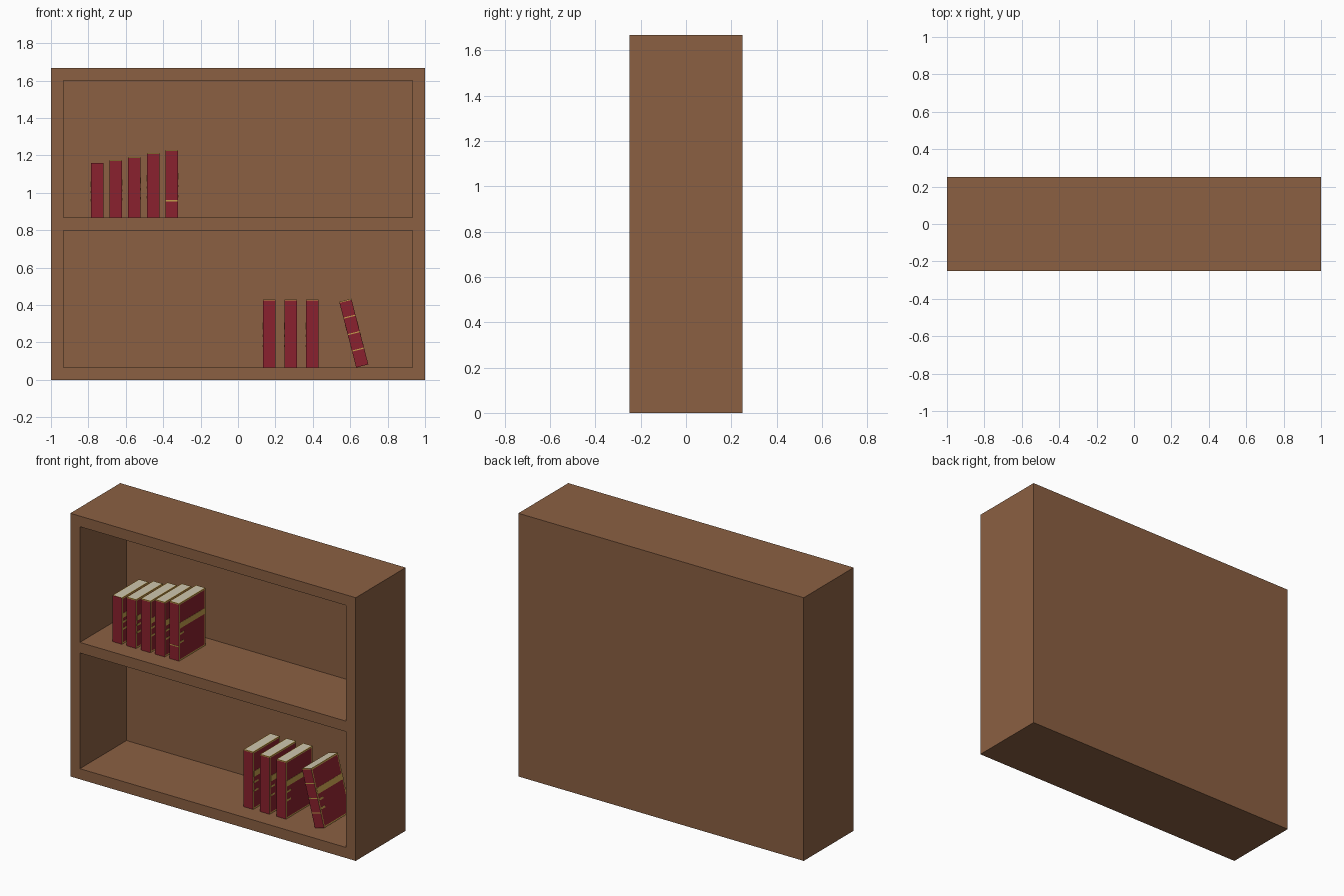
import bpy, bmesh, math
from mathutils import Matrix, Vector

if "Cube" in bpy.data.objects:
    bpy.data.objects.remove(bpy.data.objects["Cube"])


def material(name, rgb):
    lin = [((c / 255 + 0.055) / 1.055) ** 2.4 for c in rgb]
    m = bpy.data.materials.new(name)
    m.diffuse_color = (*lin, 1)
    m.use_nodes = True
    m.node_tree.nodes["Principled BSDF"].inputs["Base Color"].default_value = m.diffuse_color
    return m


WOOD = material("brown wood", (139, 96, 66))
RED = material("dark red cover", (138, 33, 46))
GOLD = material("gold trim", (196, 156, 76))
PAGES = material("cream pages", (206, 198, 174))


def make_object(name, bm, mats):
    me = bpy.data.meshes.new(name)
    bm.to_mesh(me)
    bm.free()
    for m in mats:
        me.materials.append(m)
    ob = bpy.data.objects.new(name, me)
    bpy.context.collection.objects.link(ob)
    return ob


def add_box(bm, lo, hi, mat=0):
    lo, hi = Vector(lo), Vector(hi)
    mtx = Matrix.Translation((lo + hi) / 2) @ Matrix.Diagonal((*(hi - lo), 1))
    verts = bmesh.ops.create_cube(bm, size=1, matrix=mtx)["verts"]
    faces = list({f for v in verts for f in v.link_faces})
    for f in faces:
        f.material_index = mat
    return faces


# Bookcase: solid block with two compartments pushed in from the front
H, T = 1.667, 0.067
bm = bmesh.new()
add_box(bm, (-1, -0.25, 0), (1, 0.25, H))
cuts = [((x, 0, 0), (1, 0, 0)) for x in (-1 + T, 1 - T)]
cuts += [((0, 0, z), (0, 0, 1)) for z in (T, 0.8, 0.867, 1.6)]
for co, no in cuts:
    bmesh.ops.bisect_plane(bm, geom=bm.verts[:] + bm.edges[:] + bm.faces[:],
                           plane_co=co, plane_no=no)
openings = []
for f in bm.faces:
    c = f.calc_center_median()
    if c.y < -0.249 and abs(c.x) < 0.5 and (T < c.z < 0.8 or 0.867 < c.z < 1.6):
        openings.append(f)
pushed = bmesh.ops.extrude_discrete_faces(bm, faces=openings)["faces"]
bmesh.ops.translate(bm, verts=list({v for f in pushed for v in f.verts}),
                    vec=(0, 0.467, 0))
bmesh.ops.recalc_face_normals(bm, faces=bm.faces[:])
make_object("bookcase", bm, [WOOD])

# Books: spine faces the front, origin at the lower left of the spine
W, Y0, Y1 = 0.067, -0.133, 0.133
P = 0.0012  # thickness of the gold plates


def book(name, x, z, h, lean=0.0, spine_bands=(), top_line=True):
    bm = bmesh.new()
    faces = add_box(bm, (0, Y0, 0), (W, Y1, h))
    bm.normal_update()
    sides = [f for f in faces if abs(f.normal.x) > 0.9]
    pages = [f for f in faces if f.normal.z > 0.9 or f.normal.y > 0.9]
    # gold borders around the covers, and around the page edges
    for group, mat, rim in ((sides, 0, 0.009), (pages, 2, 0.006)):
        for f in group:
            f.material_index = mat
            ring = bmesh.ops.inset_region(bm, faces=[f], thickness=rim,
                                          use_even_offset=True)["faces"]
            for r in ring:
                r.material_index = 1
    # gold decoration on both covers
    for x0, x1 in ((-P, P), (W - P, W + P)):
        add_box(bm, (x0, Y0 + 0.01, h * 0.56), (x1, Y1, h * 0.66), 1)
        for frac in (0.3, 0.45):
            add_box(bm, (x0, Y0 + 0.01, h * frac),
                    (x1, Y0 + 0.05, h * frac + 0.012), 1)
    # gold lines on the spine
    for frac in spine_bands:
        add_box(bm, (0, Y0 - P, h * frac - 0.003), (W, Y0 + P, h * frac + 0.003), 1)
    if top_line:
        add_box(bm, (0, Y0 - P, h - 0.006), (W, Y0 + P, h), 1)
    ob = make_object(name, bm, [RED, GOLD, PAGES])
    ob.location = (x, 0, z)
    ob.rotation_euler.y = -lean


# Upper shelf: five books rising in height
for i, top in enumerate((1.16, 1.176, 1.193, 1.213, 1.23)):
    book(f"upper_book_{i + 1}", -0.787 + 0.1 * i, 0.867, top - 0.867,
         spine_bands=(0.25,) if i == 4 else (), top_line=i > 0)

# Lower shelf: three upright books and one leaning
for i, x in enumerate((0.133, 0.248, 0.363)):
    book(f"lower_book_{i + 1}", x, T, 0.363)
book("leaning_book", 0.632, 0.066, 0.363, math.radians(14.5), (0.25, 0.5, 0.75))
